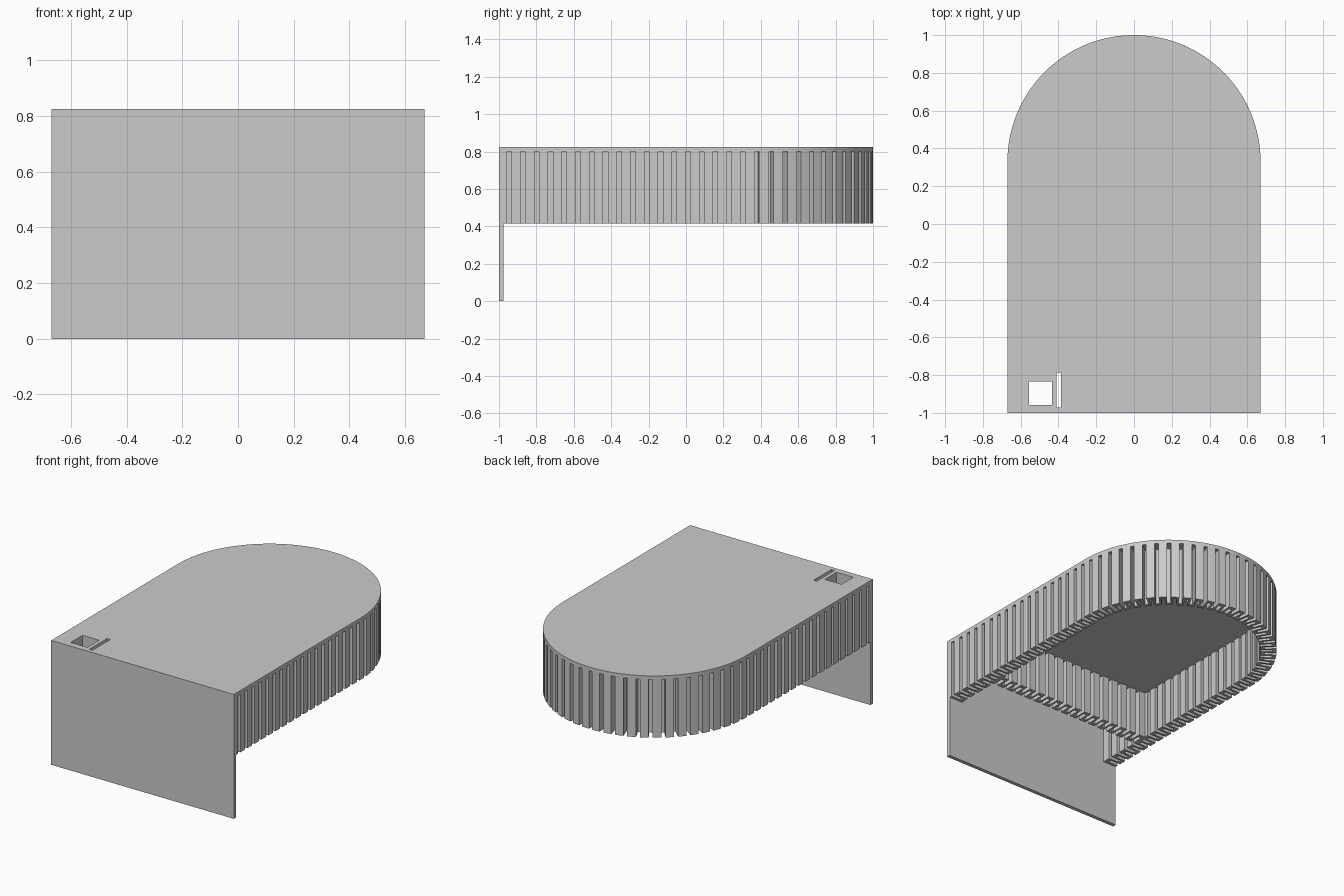
import bpy, bmesh
from math import pi, sin, cos, radians

if "Cube" in bpy.data.objects:
    bpy.data.objects.remove(bpy.data.objects["Cube"], do_unlink=True)

U = 0.0245                    # sheet thickness and groove width
WALL = 4 * U                  # full wall thickness
R = 0.67                      # half width and radius of the rounded back
YC = 1 - R                    # centre of the rounded back
Y0 = -1 + U                   # rear face of the front panel
Z_WALL, Z_CEIL, Z_LID, Z_TOP = 0.415, 0.728, 0.80, 0.825
PITCH = 3 * U

grey = bpy.data.materials.new("plain grey")
grey.use_nodes = True
grey.diffuse_color = (0.6, 0.6, 0.6, 1)
grey.node_tree.nodes["Principled BSDF"].inputs["Base Color"].default_value = grey.diffuse_color


def prism(name, pts, z0, z1):
    """Extrude a flat outline from z0 to z1."""
    bm = bmesh.new()
    base = bm.faces.new([bm.verts.new((x, y, z0)) for x, y in pts])
    top = bmesh.ops.extrude_face_region(bm, geom=[base])["geom"]
    moved = [v for v in top if isinstance(v, bmesh.types.BMVert)]
    bmesh.ops.translate(bm, verts=moved, vec=(0, 0, z1 - z0))
    bmesh.ops.recalc_face_normals(bm, faces=bm.faces)
    mesh = bpy.data.meshes.new(name)
    bm.to_mesh(mesh)
    bm.free()
    mesh.materials.append(grey)
    ob = bpy.data.objects.new(name, mesh)
    bpy.context.collection.objects.link(ob)
    return ob


def rect(x0, x1, y0, y1):
    return [(x0, y0), (x1, y0), (x1, y1), (x0, y1)]


def arch(inset, y0, n=96):
    """Straight sides with a half-round back."""
    r = R - inset
    arc = [(r * cos(pi * i / n), YC + r * sin(pi * i / n)) for i in range(n + 1)]
    return [(r, y0)] + arc + [(-r, y0)]


def run(path, s0, s1, off):
    """Sample a path finely enough for its curve."""
    n = max(1, round((s1 - s0) / 0.015))
    return [path(s0 + (s1 - s0) * i / n, off) for i in range(n + 1)]


def grooved_edge(path, total, centres, face, floor):
    """One side of a wall, stepping in at each groove."""
    pts, s = [], 0
    for c in centres:
        pts += run(path, s, c - U / 2, face)
        pts += run(path, c - U / 2, c + U / 2, floor)
        s = c + U / 2
    return pts + run(path, s, total, face)


def grooved_wall(name, path, total, centres):
    """Wall with deep grooves alternating between its two faces."""
    between = [(a + b) / 2 for a, b in zip(centres, centres[1:])]
    outer = grooved_edge(path, total, centres, 0, WALL - U)
    inner = grooved_edge(path, total, between, WALL, U)
    return prism(name, outer + inner[::-1], Z_WALL, Z_LID)


# Outer wall: side, rounded back, side
SIDE = YC - Y0
ARC = pi * R
TOTAL = 2 * SIDE + ARC


def around(s, off):
    r = R - off
    if s <= SIDE:
        return (r, Y0 + s)
    if s >= SIDE + ARC:
        return (-r, Y0 + TOTAL - s)
    a = (s - SIDE) / R
    return (r * cos(a), YC + r * sin(a))


side = [0.0305 + PITCH * k for k in range(18)]
back = [TOTAL / 2 + R * radians(6.6) * k for k in range(-13, 14)]
outer_wall = grooved_wall("outer_wall", around, TOTAL,
                          side + back + [TOTAL - s for s in reversed(side)])

# Partition across the front
HALF = R - WALL + U / 2
COUNT = 16
grooved_wall("partition", lambda s, off: (s - HALF, -0.675 + off), 2 * HALF,
             [HALF + PITCH * (i - (COUNT - 1) / 2) for i in range(COUNT)])

# Front panel, lid and the thicker deck beneath it
prism("front_panel", rect(-R, R, -1, Y0), 0, Z_LID)
lid = prism("lid", arch(0, -1), Z_LID, Z_TOP)
deck = prism("deck", arch(WALL - U / 2, Y0), Z_CEIL, Z_LID)

# Square opening and narrow slot through lid and deck
openings = [rect(-0.557, -0.435, -0.957, -0.833), rect(-0.41, -0.387, -0.972, -0.785)]
for outline in openings:
    cutter = prism("opening_cutter", outline, 0.6, 0.95)
    cutter.hide_render = True
    for slab in (lid, deck):
        mod = slab.modifiers.new("opening", "BOOLEAN")
        mod.operation = "DIFFERENCE"
        mod.solver = "EXACT"
        mod.object = cutter
        bpy.context.view_layer.objects.active = slab
        bpy.ops.object.modifier_apply(modifier=mod.name)
    bpy.data.objects.remove(cutter, do_unlink=True)

# Smooth the rounded back, keep corners crisp
for ob in bpy.context.view_layer.objects:
    ob.select_set(ob in (outer_wall, lid, deck))
bpy.context.view_layer.objects.active = lid
bpy.ops.object.shade_smooth_by_angle()
